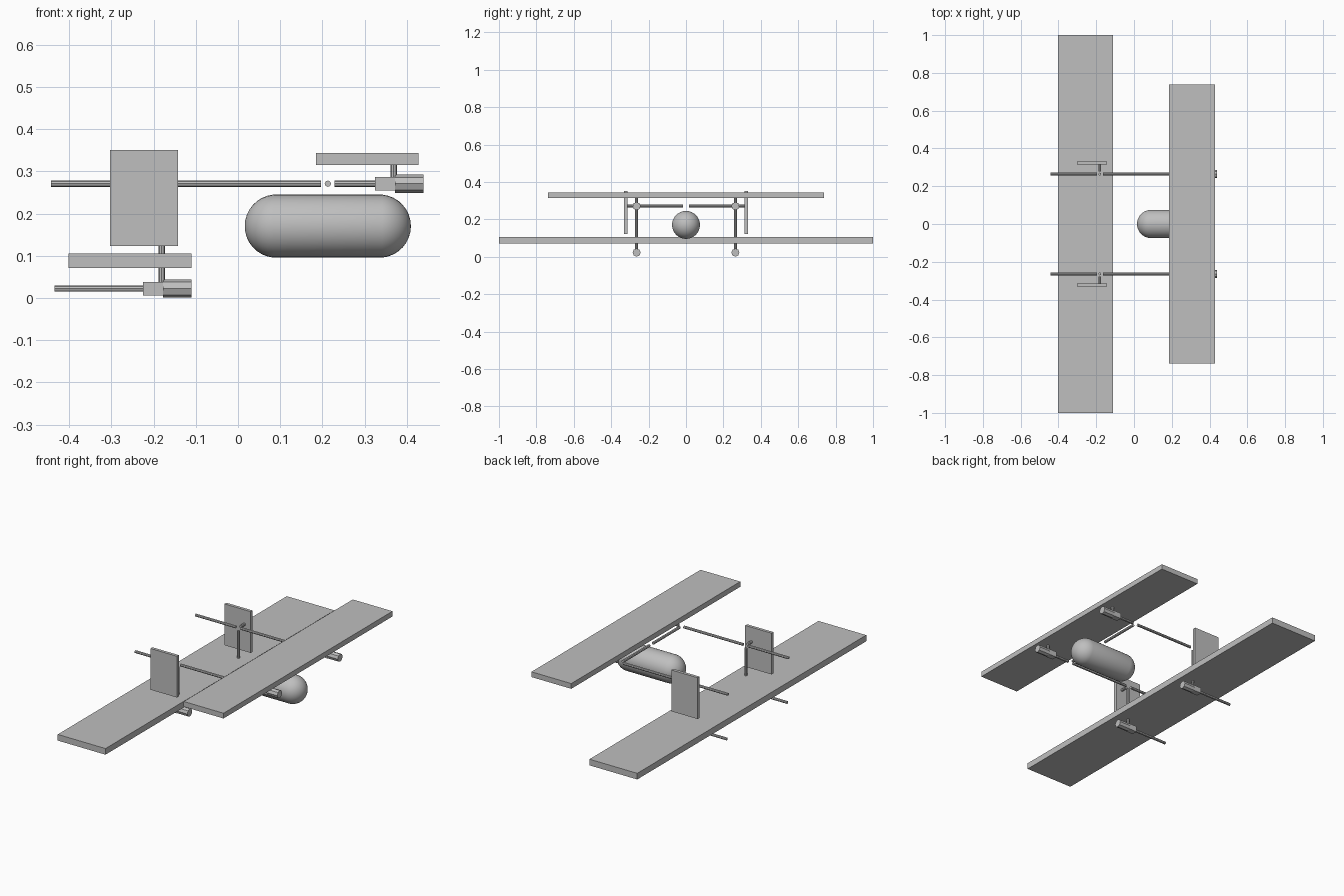
import bpy
import bmesh
from math import pi
from mathutils import Matrix, Vector

cube = bpy.data.objects.get("Cube")
if cube:
    bpy.data.objects.remove(cube, do_unlink=True)

grey = bpy.data.materials.new("plain grey")
grey.use_nodes = True
color = (0.52, 0.52, 0.52, 1)
grey.diffuse_color = color
grey.node_tree.nodes["Principled BSDF"].inputs["Base Color"].default_value = color


def finish(name, bm):
    mesh = bpy.data.meshes.new(name)
    bm.to_mesh(mesh)
    bm.free()
    mesh.materials.append(grey)
    obj = bpy.data.objects.new(name, mesh)
    bpy.context.collection.objects.link(obj)
    return obj


def box(name, x, y, z):
    """Box from (min, max) ranges."""
    bm = bmesh.new()
    size = [r[1] - r[0] for r in (x, y, z)]
    center = [(r[0] + r[1]) / 2 for r in (x, y, z)]
    matrix = Matrix.Translation(center) @ Matrix.Diagonal((*size, 1))
    bmesh.ops.create_cube(bm, size=1, matrix=matrix)
    return finish(name, bm)


def rod(name, start, end, radius=0.0075):
    """Eight-sided rod between two points."""
    start, end = Vector(start), Vector(end)
    axis = end - start
    turn = axis.to_track_quat('Z', 'Y').to_matrix().to_4x4()
    bm = bmesh.new()
    bmesh.ops.create_cone(bm, cap_ends=True, segments=8, radius1=radius,
                          radius2=radius, depth=axis.length,
                          matrix=Matrix.Translation((start + end) / 2) @ turn)
    return finish(name, bm)


def motor(name, x, y, z):
    """Square mount with a fatter round motor behind it."""
    box(name + "_mount", (x, x + 0.047), (y - 0.016, y + 0.016), (z - 0.016, z + 0.016))
    rod(name, (x + 0.047, y, z), (x + 0.115, y, z), 0.0215)


# Wings
box("rear_wing", (-0.402, -0.11), (-1, 1), (0.071, 0.105))
box("front_wing", (0.185, 0.428), (-0.738, 0.738), (0.315, 0.344))

# Capsule body: a sphere split at its middle and stretched
bm = bmesh.new()
bmesh.ops.create_uvsphere(bm, u_segments=32, v_segments=17, radius=0.075,
                          matrix=Matrix.Rotation(pi / 2, 4, 'Y'))
for v in bm.verts:
    v.co.x += 0.122 if v.co.x > 0 else -0.122
    v.co += Vector((0.213, 0, 0.1705))
for f in bm.faces:
    f.smooth = True
finish("fuselage", bm)

# Everything that repeats on both sides
for side, s in (("left", 1), ("right", -1)):
    y = s * 0.264
    beam_z, low_z = 0.271, 0.0225
    post_x = -0.181

    # Long boom, broken at its two joints
    for part, a, b in (("rear", -0.443, -0.197), ("middle", -0.165, 0.197),
                       ("front", 0.229, 0.326)):
        rod(f"{part}_boom_{side}", (a, y, beam_z), (b, y, beam_z))
    rod(f"cross_bar_{side}", (0.213, s * 0.016, beam_z), (0.213, s * 0.248, beam_z))

    # Motors and the lower shaft
    motor(f"front_motor_{side}", 0.325, y, beam_z)
    motor(f"rear_motor_{side}", -0.225, y, low_z)
    rod(f"rear_shaft_{side}", (-0.435, y, low_z), (-0.224, y, low_z))

    # Posts joining motors, wings and booms
    rod(f"front_post_{side}", (0.369, y, beam_z + 0.014), (0.369, y, 0.317))
    rod(f"rear_post_{side}", (post_x, y, low_z + 0.014), (post_x, y, 0.255))

    # Fin with its stub
    rod(f"fin_stub_{side}", (post_x, s * 0.278, beam_z), (post_x, s * 0.316, beam_z))
    box(f"fin_{side}", (-0.303, -0.142), sorted((s * 0.314, s * 0.331)), (0.123, 0.351))
